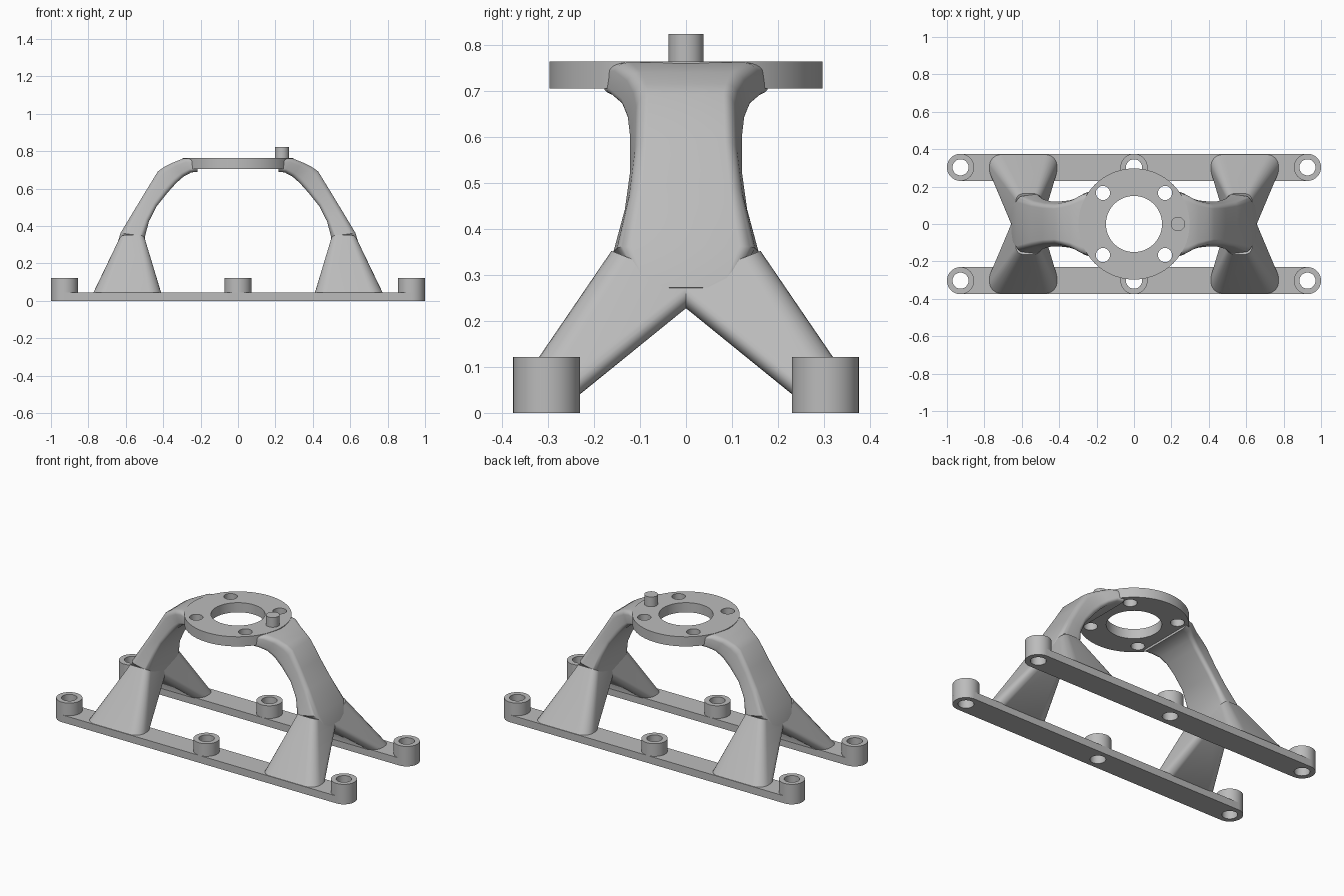
import bpy, bmesh, math
from mathutils import Vector

default = bpy.data.objects.get("Cube")
if default:
    bpy.data.objects.remove(default, do_unlink=True)

GREY = (0.50, 0.50, 0.50, 1)
metal = bpy.data.materials.new("plain grey")
metal.use_nodes = True
metal.diffuse_color = GREY
metal.node_tree.nodes["Principled BSDF"].inputs["Base Color"].default_value = GREY


def finish(name, bm, angle):
    bmesh.ops.recalc_face_normals(bm, faces=bm.faces)
    mesh = bpy.data.meshes.new(name)
    bm.to_mesh(mesh)
    bm.free()
    mesh.materials.append(metal)
    ob = bpy.data.objects.new(name, mesh)
    bpy.context.collection.objects.link(ob)
    bpy.ops.object.select_all(action='DESELECT')
    ob.select_set(True)
    bpy.context.view_layer.objects.active = ob
    bpy.ops.object.shade_smooth_by_angle(angle=math.radians(angle))
    return ob


def circle(x, y, r, n=48):
    return [(x + r * math.cos(math.tau * i / n), y + r * math.sin(math.tau * i / n))
            for i in range(n)]


def stadium(half_len, y, r, n=24):
    pts = []
    for side in (1, -1):
        for i in range(n + 1):
            a = math.pi * (i / n - 0.5)
            pts.append((side * (half_len - r + r * math.cos(a)), y + side * r * math.sin(a)))
    return pts


def plate(name, outlines, z0, z1):
    """Flat part: an outer outline with any holes, extruded from z0 to z1."""
    bm = bmesh.new()
    edges = []
    for loop in outlines:
        vs = [bm.verts.new((x, y, z0)) for x, y in loop]
        edges += [bm.edges.new((vs[i - 1], vs[i])) for i in range(len(vs))]
    bmesh.ops.triangle_fill(bm, edges=edges, use_beauty=True, normal=(0, 0, 1))
    ext = bmesh.ops.extrude_face_region(bm, geom=bm.faces[:], use_keep_orig=True)
    top = [g for g in ext["geom"] if isinstance(g, bmesh.types.BMVert)]
    bmesh.ops.translate(bm, verts=top, vec=(0, 0, z1 - z0))
    return finish(name, bm, 35)


def rounded_square(ru, rv, n=6):
    """Unit square outline with elliptical corners."""
    pts = []
    for k, (su, sv) in enumerate([(1, 1), (-1, 1), (-1, -1), (1, -1)]):
        for i in range(n + 1):
            a = math.pi / 2 * (k + i / n)
            pts.append((su * (1 - ru) + ru * math.cos(a), sv * (1 - rv) + rv * math.sin(a)))
    return pts


def loft(name, sections):
    """Each section: four corners (u-v-, u+v-, u+v+, u-v+) and corner rounding."""
    bm = bmesh.new()
    rings = []
    for corners, ru, rv in sections:
        a, b, c, d = map(Vector, corners)
        ring = []
        for u, v in rounded_square(ru, rv):
            s, t = (u + 1) / 2, (v + 1) / 2
            ring.append(bm.verts.new(a.lerp(b, s).lerp(d.lerp(c, s), t)))
        rings.append(ring)
    for r0, r1 in zip(rings, rings[1:]):
        for i in range(len(r0)):
            bm.faces.new((r0[i - 1], r0[i], r1[i], r1[i - 1]))
    bm.faces.new(rings[0])
    bm.faces.new(rings[-1])
    return finish(name, bm, 40)


# Base rails with raised bosses
RAIL_Y, RAIL_R, RAIL_TOP = 0.303, 0.0725, 0.045
BOSS_X = (-0.9275, 0, 0.9275)
for side, y in (("front", -RAIL_Y), ("back", RAIL_Y)):
    holes = [circle(x, y, 0.043) for x in BOSS_X]
    plate(side + "_rail", [stadium(1, y, RAIL_R)] + holes, 0, RAIL_TOP)
    for pos, x, hole in zip(("right", "middle", "left"), BOSS_X, holes):
        plate(f"{side}_{pos}_boss", [circle(x, y, RAIL_R), hole], RAIL_TOP, 0.122)

# Mounting ring with bolt holes, and its locating pin
bolts = [circle(sx * 0.166, sy * 0.166, 0.038, 32) for sx in (1, -1) for sy in (1, -1)]
plate("mounting_ring", [circle(0, 0, 0.297, 96), circle(0, 0, 0.15, 64)] + bolts, 0.705, 0.764)
plate("locating_pin", [circle(0.235, 0, 0.038)], 0.76, 0.823)

# Arm stations: outer x, z; inner x, z; half width outer, inner
ARM = [
    (0.225, 0.761, 0.215, 0.690, 0.172, 0.180),
    (0.290, 0.762, 0.250, 0.686, 0.150, 0.172),
    (0.345, 0.740, 0.290, 0.665, 0.122, 0.146),
    (0.395, 0.715, 0.330, 0.630, 0.108, 0.132),
    (0.428, 0.692, 0.375, 0.580, 0.102, 0.127),
    (0.490, 0.591, 0.435, 0.505, 0.106, 0.126),
    (0.550, 0.492, 0.476, 0.425, 0.118, 0.138),
    (0.628, 0.362, 0.497, 0.345, 0.146, 0.162),
    (0.655, 0.272, 0.500, 0.262, 0.100, 0.100),
]

for side, sx in (("left", 1), ("right", -1)):
    loft(side + "_arm", [
        ([(sx * xi, -wi, zi), (sx * xo, -wo, zo), (sx * xo, wo, zo), (sx * xi, wi, zi)], 0.5, 0.2)
        for xo, zo, xi, zi, wo, wi in ARM])
    # Splayed legs running from the arm down to the rails
    for end, sy in (("front", -1), ("back", 1)):
        top = [(sx * 0.50, -sy * 0.05, 0.268), (sx * 0.65, -sy * 0.05, 0.268),
               (sx * 0.628, sy * 0.162, 0.352), (sx * 0.50, sy * 0.162, 0.352)]
        foot = [(sx * 0.41, sy * 0.231, 0.04), (sx * 0.775, sy * 0.231, 0.04),
                (sx * 0.775, sy * 0.375, 0.04), (sx * 0.41, sy * 0.375, 0.04)]
        loft(f"{side}_{end}_leg", [(top, 0.5, 0.35), (foot, 0.35, 0.85)])
